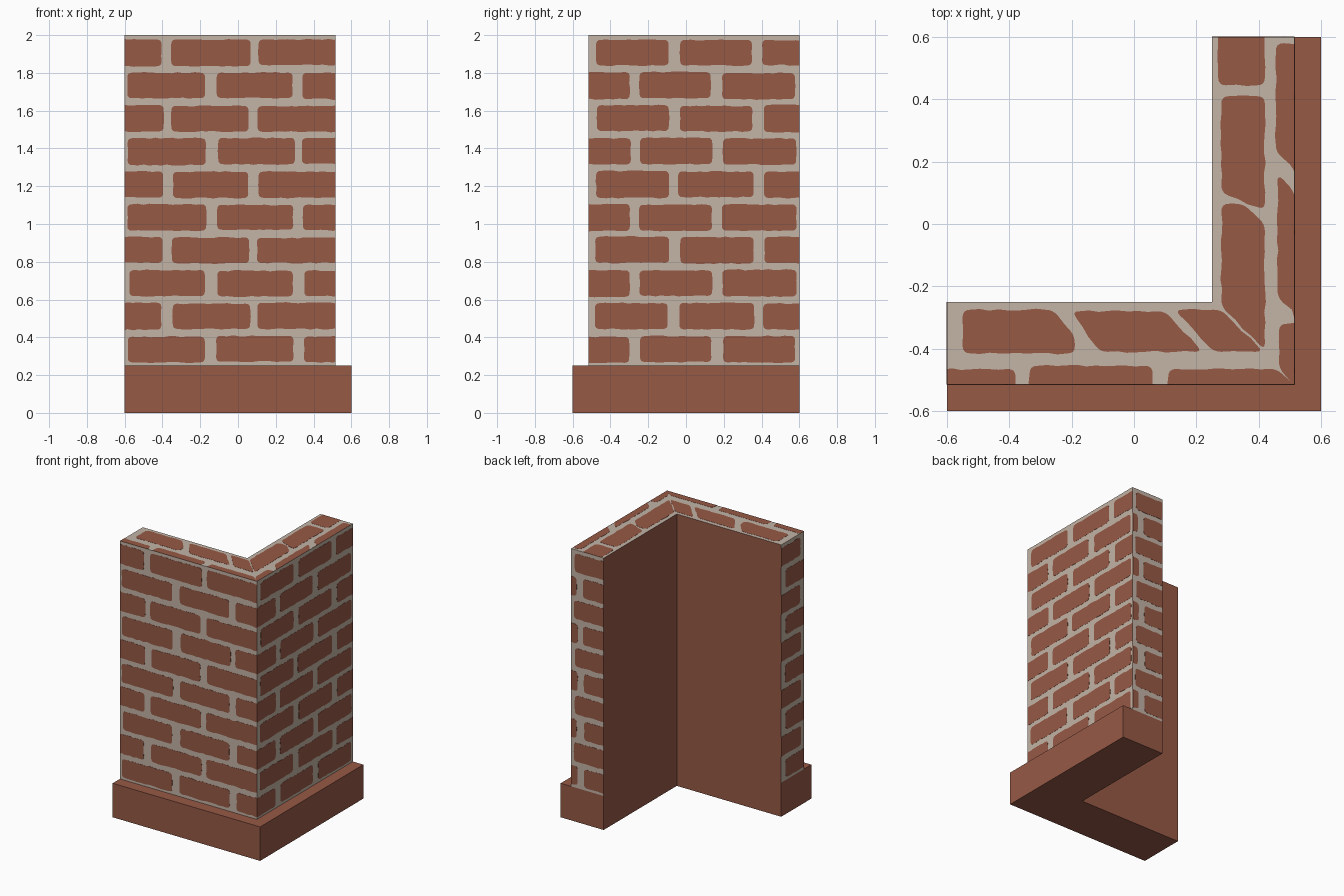
import bpy, bmesh, math, random
from mathutils import Vector

if "Cube" in bpy.data.objects:
    bpy.data.objects.remove(bpy.data.objects["Cube"])

random.seed(4)

def material(name, rgb):
    m = bpy.data.materials.new(name)
    m.diffuse_color = (*rgb, 1)
    m.use_nodes = True
    m.node_tree.nodes["Principled BSDF"].inputs["Base Color"].default_value = m.diffuse_color
    return m

BRICK = material("brick red", (0.305, 0.100, 0.060))
MORTAR = material("mortar grey", (0.546, 0.456, 0.381))
INNER, WALL, BASE, END, TOP, T = 0.25, 0.515, 0.6, 0.6, 2.0, 0.001

def finish(bm, name, mats):
    me = bpy.data.meshes.new(name)
    bm.to_mesh(me)
    bm.free()
    for m in mats:
        me.materials.append(m)
    ob = bpy.data.objects.new(name, me)
    bpy.context.collection.objects.link(ob)
    return ob

def corner_prism(name, outer, z0, z1, mats):
    """L-shaped block; the two inner faces use the last material."""
    pts = [(-END, -outer), (outer, -outer), (outer, END),
           (INNER, END), (INNER, -INNER), (-END, -INNER)]
    bm = bmesh.new()
    lo = [bm.verts.new((x, y, z0)) for x, y in pts]
    hi = [bm.verts.new((x, y, z1)) for x, y in pts]
    bm.faces.new(lo[::-1])
    bm.faces.new(hi)
    for i in range(6):
        j = (i + 1) % 6
        f = bm.faces.new((lo[i], lo[j], hi[j], hi[i]))
        if i in (3, 4):
            f.material_index = len(mats) - 1
    return finish(bm, name, mats)

def outline(poly, r=0.025, step=0.03, wob=0.0035):
    """Polygon with rounded corners and a slightly worn edge."""
    pts = []
    n = len(poly)
    P = [Vector(p) for p in poly]
    for i in range(n):
        a, b, c = P[i - 1], P[i], P[(i + 1) % n]
        r1 = min(r, (b - a).length * 0.4, (c - b).length * 0.4)
        s = b + (a - b).normalized() * r1
        e = b + (c - b).normalized() * r1
        for k in range(5):
            t = k / 4
            pts.append(s * (1 - t) ** 2 + b * 2 * t * (1 - t) + e * t * t)
        r2 = min(r, (c - b).length * 0.4)
        stop = c + (b - c).normalized() * r2
        m = max(1, int((stop - e).length / step))
        side = (c - b).normalized()
        nrm = Vector((-side.y, side.x))
        for k in range(1, m):
            pts.append(e.lerp(stop, k / m) + nrm * random.uniform(-wob, wob))
    return pts

def plates(name, polys, origin, U, V, lim):
    """Thin brick plates on the plane origin + u*U + v*V, clamped to lim."""
    O, U, V = Vector(origin), Vector(U), Vector(V)
    N = U.cross(V)
    bm = bmesh.new()
    for poly in polys:
        pts = []
        for p in outline(poly):
            q = Vector((min(max(p.x, lim[0]), lim[1]), min(max(p.y, lim[2]), lim[3])))
            if not pts or (q - pts[-1]).length > 1e-4:
                pts.append(q)
        if (pts[0] - pts[-1]).length < 1e-4:
            pts.pop()
        lo = [bm.verts.new(O + U * p.x + V * p.y) for p in pts]
        hi = [bm.verts.new(O + U * p.x + V * p.y + N * T) for p in pts]
        bm.faces.new(hi)
        for i in range(len(pts)):
            j = (i + 1) % len(pts)
            bm.faces.new((lo[i], lo[j], hi[j], hi[i]))
    return finish(bm, name, [BRICK])

def rect(u0, u1, v0, v1):
    return [(u0, v0), (u1, v0), (u1, v1), (u0, v1)]

def courses(even, odd):
    """Ten brick courses alternating between two sets of spans."""
    out = []
    for i in range(10):
        z = 0.268 + 0.1745 * i
        for a, b in (odd if i % 2 else even):
            j = lambda: random.uniform(-0.007, 0.007)
            out.append(rect(a + j(), b + j(), z + j() * 0.5, z + 0.138 + j() * 0.5))
    return out

# Plinth and mortar wall
corner_prism("plinth", BASE, 0, 0.25, [BRICK])
corner_prism("wall", WALL, 0.25, TOP, [MORTAR, BRICK])

# Bricks on the two outer faces
plates("front_bricks",
       courses([(-0.58, -0.17), (-0.11, 0.295), (0.345, 0.6)],
               [(-0.7, -0.4), (-0.35, 0.06), (0.105, 0.6)]),
       (0, -WALL, 0), (1, 0, 0), (0, 0, 1), (-END, WALL, 0.25, TOP))
plates("right_bricks",
       courses([(-0.6, -0.295), (-0.25, 0.135), (0.19, 0.58)],
               [(-0.475, -0.095), (-0.035, 0.355), (0.41, 0.7)]),
       (WALL, 0, 0), (0, 1, 0), (0, 0, 1), (-WALL, END, 0.25, TOP))

# Bricks on the two wall ends
plates("back_end_bricks",
       courses([(-0.6, -0.465), (-0.415, -0.15)], [(-0.49, -0.15)]),
       (0, END, 0), (-1, 0, 0), (0, 0, 1), (-WALL, -INNER, 0.25, TOP))
plates("left_end_bricks",
       courses([(0.295, 0.6)], [(0.15, 0.475)]),
       (-END, 0, 0), (0, -1, 0), (0, 0, 1), (INNER, WALL, 0.25, TOP))

# Bricks on the top, skewed next to the mitred corner
top = [
    [(-0.55, -0.415), (-0.19, -0.415), (-0.19, -0.36), (-0.26, -0.275), (-0.55, -0.275)],
    [(-0.11, -0.41), (0.22, -0.41), (0.10, -0.28), (-0.20, -0.28)],
    [(0.255, -0.41), (0.415, -0.41), (0.28, -0.275), (0.13, -0.275)],
    rect(-0.7, -0.38, -0.6, -0.465),
    rect(-0.335, 0.06, -0.6, -0.455),
    [(0.11, -0.6), (0.59, -0.6), (0.46, -0.465), (0.11, -0.465)],
    rect(0.27, 0.42, 0.445, 0.7),
    [(0.28, 0.1), (0.35, 0.1), (0.42, 0.05), (0.42, 0.41), (0.28, 0.41)],
    [(0.28, -0.265), (0.42, -0.405), (0.42, 0.0), (0.35, 0.065), (0.28, 0.065)],
    [(0.455, 0.23), (0.6, 0.11), (0.6, 0.58), (0.455, 0.58)],
    [(0.46, -0.235), (0.6, -0.37), (0.6, 0.03), (0.46, 0.16)],
    [(0.465, -0.465), (0.6, -0.6), (0.6, -0.32), (0.465, -0.32)],
]
top[7] = [(0.28, 0.1), (0.42, 0.045), (0.42, 0.41), (0.28, 0.41)]
plates("top_bricks", top, (0, 0, TOP), (1, 0, 0), (0, 1, 0),
       (-END, WALL, -WALL, END))
